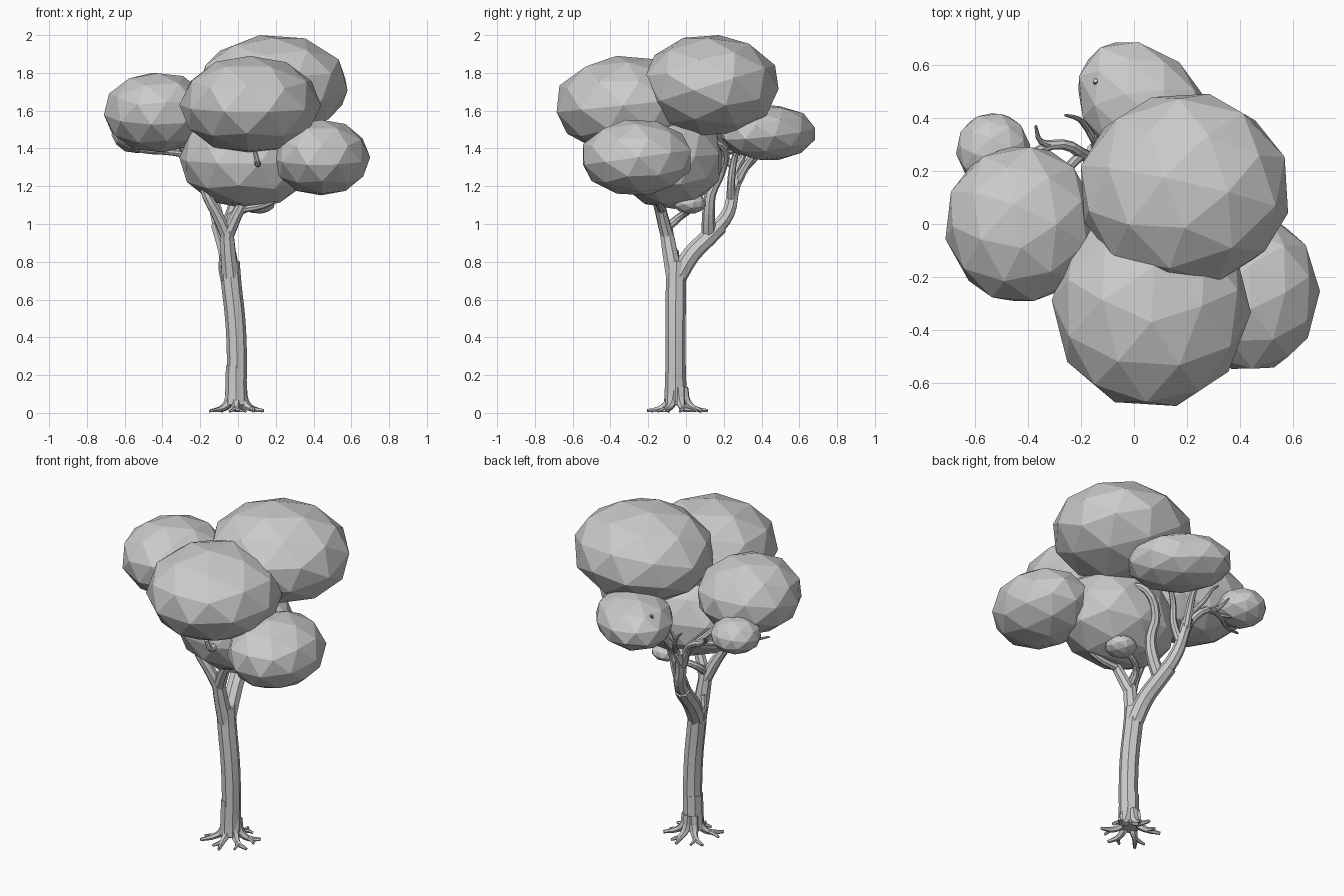
import bpy, bmesh, math, random
from mathutils import Matrix, Vector

if "Cube" in bpy.data.objects:
    bpy.data.objects.remove(bpy.data.objects["Cube"])

random.seed(4)


def foliage(name, center, radii, tilt, yaw=0):
    """Low-poly leaf clump: tilted icosphere fitted to half extents, then yawed."""
    bm = bmesh.new()
    bmesh.ops.create_icosphere(bm, subdivisions=2, radius=1)
    rot = Matrix.Rotation(tilt, 4, 'X') @ Matrix.Rotation(tilt * 1.7, 4, 'Z')
    bmesh.ops.transform(bm, matrix=rot, verts=bm.verts)
    for i in range(3):
        half = max(abs(v.co[i]) for v in bm.verts)
        for v in bm.verts:
            v.co[i] = v.co[i] / half * radii[i]
    place = Matrix.Translation(center) @ Matrix.Rotation(math.radians(yaw), 4, 'Z')
    bmesh.ops.transform(bm, matrix=place, verts=bm.verts)
    me = bpy.data.meshes.new(name)
    bm.to_mesh(me)
    bm.free()
    bpy.context.collection.objects.link(bpy.data.objects.new(name, me))


def limb(name, pts, r0, r1, sides=8):
    """Tapered faceted tube through the points."""
    cu = bpy.data.curves.new(name, 'CURVE')
    cu.dimensions = '3D'
    cu.bevel_depth = 1
    cu.bevel_resolution = (sides - 4) // 2
    cu.resolution_u = 3
    cu.use_fill_caps = True
    sp = cu.splines.new('BEZIER')
    sp.bezier_points.add(len(pts) - 1)
    for i, (bp, p) in enumerate(zip(sp.bezier_points, pts)):
        bp.co = p
        bp.handle_left_type = bp.handle_right_type = 'AUTO'
        bp.radius = r0 + (r1 - r0) * i / (len(pts) - 1)
    ob = bpy.data.objects.new(name, cu)
    bpy.context.collection.objects.link(ob)
    bpy.ops.object.select_all(action='DESELECT')
    ob.select_set(True)
    bpy.context.view_layer.objects.active = ob
    bpy.ops.object.convert(target='MESH')
    for p in bpy.context.object.data.polygons:
        p.use_smooth = False


# Leaf clumps
foliage("top_foliage", (.19, .13, 1.735), (.39, .36, .265), .4)
foliage("front_foliage", (.065, -.31, 1.63), (.375, .375, .26), .15)
foliage("left_foliage", (-.425, 0, 1.59), (.285, .29, .21), .3)
foliage("right_foliage", (.44, -.26, 1.352), (.26, .285, .2), .2)
foliage("centre_foliage", (.05, -.09, 1.345), (.36, .29, .265), .1)
foliage("back_foliage", (.04, .435, 1.483), (.215, .28, .145), .25, 45)
foliage("small_left_foliage", (-.53, .28, 1.475), (.14, .135, .1), .25)
foliage("tiny_foliage", (.11, .02, 1.11), (.085, .085, .055), .35)

# Trunk
limb("trunk_base", [(-.01, -.055, .045), (-.01, -.055, .11), (-.01, -.055, .25)], .062, .054)
limb("trunk", [(-.01, -.055, .04), (-.006, -.055, .3), (-.015, -.055, .5),
               (-.035, -.053, .68), (-.045, -.05, .8)], .053, .054)

# Back limb and its forks
limb("back_limb", [(-.04, -.045, .72), (-.055, .03, .84), (-.08, .12, .93), (-.1, .18, .99)], .05, .044)
limb("back_limb_upper", [(-.09, .15, .96), (-.115, .225, 1.06), (-.14, .25, 1.17), (-.15, .28, 1.27)], .04, .028)
limb("branch_to_top", [(-.08, .12, .94), (-.03, .12, 1.06), (-.01, .13, 1.16), (0, .185, 1.28),
                       (.08, .2, 1.4), (.14, .12, 1.45), (.16, .06, 1.52)], .038, .014)
limb("branch_to_back", [(-.15, .26, 1.2), (-.13, .32, 1.31), (-.11, .39, 1.4),
                        (-.14, .5, 1.5), (-.145, .54, 1.59)], .027, .008)
limb("back_inner_branch", [(-.13, .24, 1.12), (-.08, .24, 1.24), (-.06, .26, 1.36), (.02, .3, 1.46)], .025, .012)
limb("branch_to_left", [(-.15, .25, 1.18), (-.19, .26, 1.28), (-.27, .3, 1.36),
                        (-.38, .27, 1.38), (-.5, .19, 1.385), (-.64, .12, 1.43)], .028, .006)
limb("left_twig", [(-.29, .3, 1.36), (-.35, .31, 1.4), (-.37, .37, 1.44)], .018, .005)
limb("small_left_twig", [(-.38, .27, 1.38), (-.46, .28, 1.4), (-.52, .28, 1.45)], .014, .007)
limb("back_twig", [(-.14, .3, 1.28), (-.19, .38, 1.36), (-.22, .4, 1.42), (-.26, .41, 1.46)], .016, .005)
limb("left_inner_branch", [(-.2, .26, 1.29), (-.28, .18, 1.38), (-.36, .1, 1.46)], .02, .012)

# Front limb and its forks
limb("front_limb", [(-.04, -.06, .72), (-.052, -.085, .85), (-.06, -.105, .97)], .048, .037)
limb("front_left_limb", [(-.06, -.1, .94), (-.11, -.13, 1.05), (-.16, -.15, 1.14), (-.2, -.14, 1.25)], .036, .022)
limb("front_right_limb", [(-.055, -.1, .94), (-.01, -.125, 1.04), (.03, -.14, 1.12), (.07, -.16, 1.25)], .036, .022)
limb("branch_to_tiny", [(-.06, -.1, .98), (-.04, -.03, 1.04), (.04, .02, 1.075), (.11, .02, 1.1)], .024, .012)
limb("branch_to_right", [(.01, -.13, 1.08), (.13, -.14, 1.1), (.23, -.15, 1.15), (.34, -.2, 1.24)], .024, .012)
limb("front_twig", [(.07, -.22, 1.36), (.1, -.36, 1.33), (.105, -.41, 1.32), (.09, -.43, 1.38)], .022, .012)
limb("trunk_knot", [(-.07, -.06, .7), (-.083, -.05, .78), (-.07, -.06, .86)], .022, .02)

# Forked roots
for k in range(6):
    a = math.radians(60 * k + 25 + random.uniform(-10, 10))
    length = random.uniform(.145, .165)

    def at(ang, d, z):
        return Vector((-.01 + d * math.cos(ang), -.045 + d * math.sin(ang), z))

    limb("root_%d" % k, [at(a, .028, .13), at(a, .05, .055), at(a, .09, .024),
                         at(a + .15, length + .012, .012)], .032, .009, 6)
    limb("root_fork_%d" % k, [at(a, .09, .024), at(a - .13, .12, .018),
                              at(a - .26, length - .01, .008)], .014, .007, 6)
